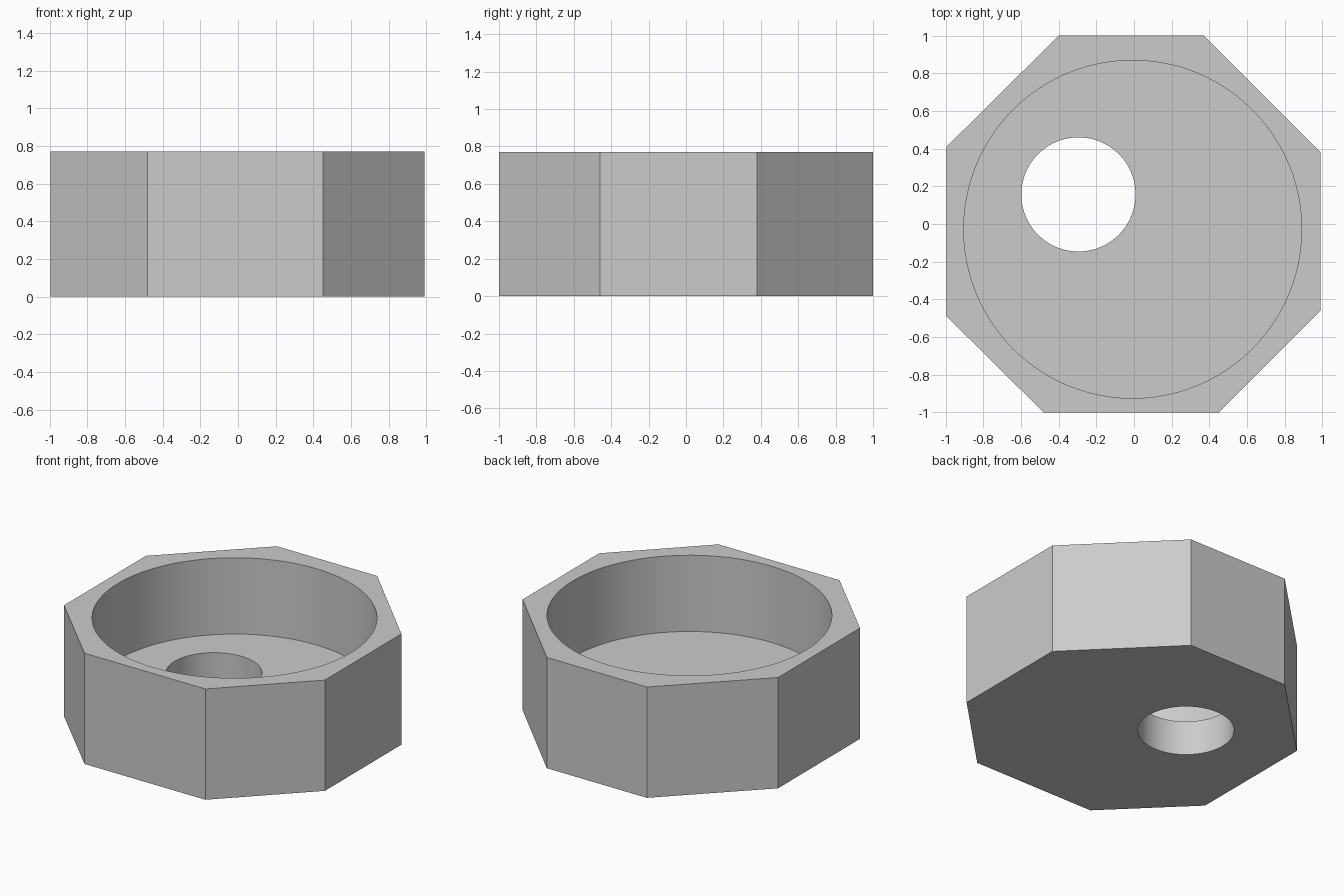
import bpy, bmesh, math

if "Cube" in bpy.data.objects:
    bpy.data.objects.remove(bpy.data.objects["Cube"])

HEIGHT, FLOOR = 0.77, 0.24
OUTLINE = [(-0.48, -1), (0.45, -1), (0.99, -0.46), (0.99, 0.38),
           (0.37, 1), (-0.40, 1), (-0.995, 0.41), (-0.995, -0.49)]


def circle(cx, cy, r, n=96):
    return [(cx + r * math.cos(2 * math.pi * i / n),
             cy + r * math.sin(2 * math.pi * i / n)) for i in range(n)]


def loop(bm, points, z):
    verts = [bm.verts.new((x, y, z)) for x, y in points]
    for a, b in zip(verts, verts[1:] + verts[:1]):
        bm.edges.new((a, b))
    return verts


def wall(bm, low, high, smooth):
    n = len(low)
    for i in range(n):
        j = (i + 1) % n
        bm.faces.new((low[i], low[j], high[j], high[i])).smooth = smooth


def cap(bm, *loops):
    # flat face between an outer loop and an inner loop
    edges = [bm.edges.get((a, b)) for vs in loops
             for a, b in zip(vs, vs[1:] + vs[:1])]
    bmesh.ops.triangle_fill(bm, edges=edges, use_beauty=True)


bm = bmesh.new()
recess = circle(-0.007, -0.028, 0.897)
hole = circle(-0.295, 0.157, 0.303)
outer_low, outer_high = loop(bm, OUTLINE, 0), loop(bm, OUTLINE, HEIGHT)
recess_low, recess_high = loop(bm, recess, FLOOR), loop(bm, recess, HEIGHT)
hole_low, hole_high = loop(bm, hole, 0), loop(bm, hole, FLOOR)

# underside, recess floor and rim
cap(bm, outer_low, hole_low)
cap(bm, recess_low, hole_high)
cap(bm, outer_high, recess_high)
# eight outer sides, recess wall and drain hole wall
wall(bm, outer_low, outer_high, False)
wall(bm, recess_low, recess_high, True)
wall(bm, hole_low, hole_high, True)
bmesh.ops.recalc_face_normals(bm, faces=bm.faces)

mesh = bpy.data.meshes.new("octagonal_housing")
bm.to_mesh(mesh)
bm.free()
housing = bpy.data.objects.new("octagonal_housing", mesh)
bpy.context.collection.objects.link(housing)

grey = bpy.data.materials.new("light_grey")
grey.diffuse_color = (0.6, 0.6, 0.6, 1)
grey.use_nodes = True
grey.node_tree.nodes["Principled BSDF"].inputs["Base Color"].default_value = grey.diffuse_color
mesh.materials.append(grey)

# keep the circular rims crisp
bpy.context.view_layer.objects.active = housing
housing.select_set(True)
bpy.ops.object.shade_smooth_by_angle(angle=math.radians(30))
